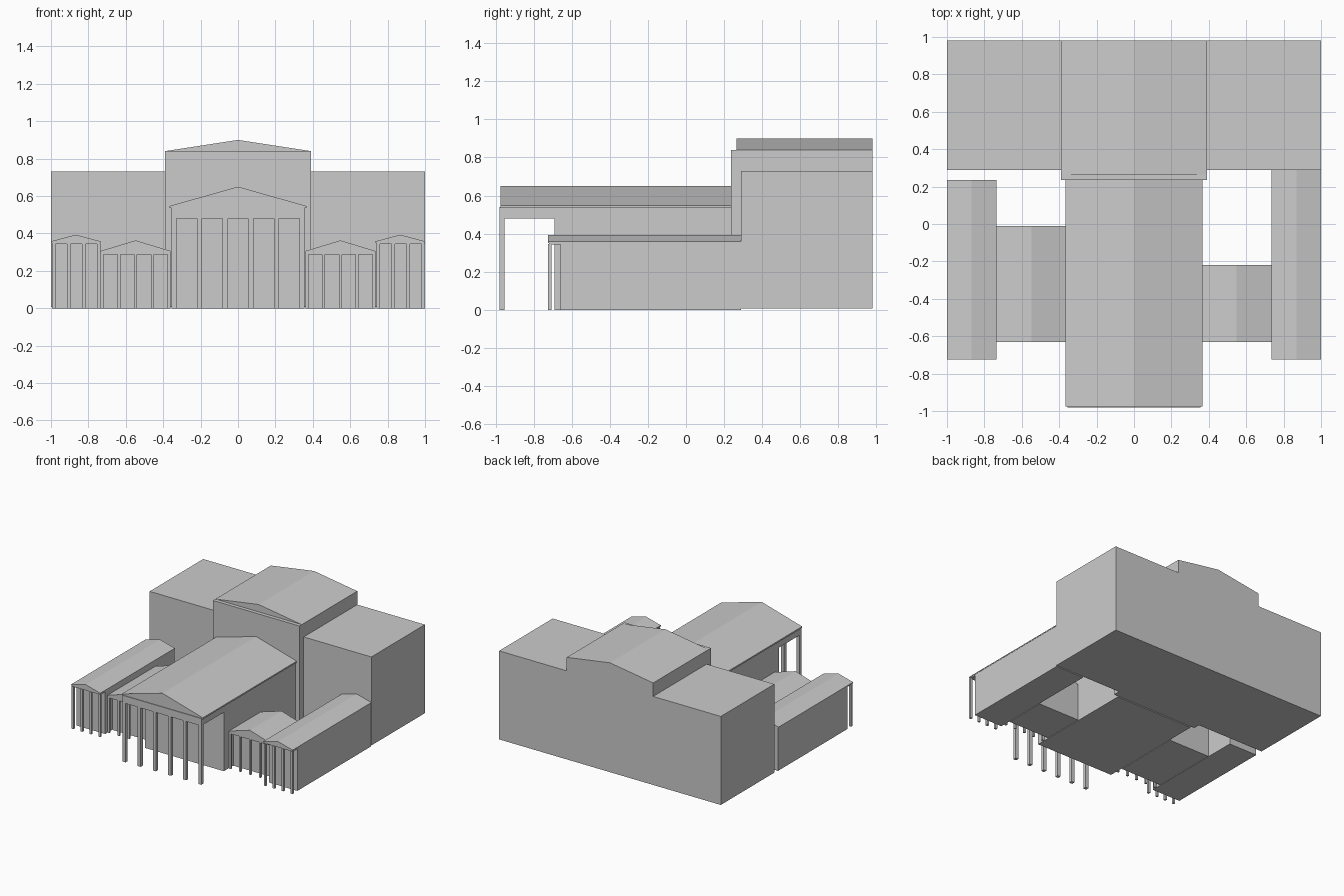
import bpy, bmesh

if "Cube" in bpy.data.objects:
    bpy.data.objects.remove(bpy.data.objects["Cube"])


def mesh_object(name, verts, faces):
    mesh = bpy.data.meshes.new(name)
    bm = bmesh.new()
    vs = [bm.verts.new(v) for v in verts]
    for f in faces:
        bm.faces.new([vs[i] for i in f])
    bmesh.ops.recalc_face_normals(bm, faces=bm.faces)
    bm.to_mesh(mesh)
    bm.free()
    obj = bpy.data.objects.new(name, mesh)
    bpy.context.collection.objects.link(obj)
    return obj


def prism(name, profile, y0, y1):
    """Extrude an x-z profile along y."""
    n = len(profile)
    verts = [(x, y, z) for y in (y0, y1) for x, z in profile]
    faces = [range(n), range(n, 2 * n)]
    faces += [(i, (i + 1) % n, n + (i + 1) % n, n + i) for i in range(n)]
    return mesh_object(name, verts, faces)


def box(name, x0, x1, y0, y1, z0, z1):
    return prism(name, [(x0, z0), (x1, z0), (x1, z1), (x0, z1)], y0, y1)


def gable(name, x0, x1, y0, y1, z0, eave, ridge):
    mid = (x0 + x1) / 2
    pts = [(x0, z0), (x1, z0), (x1, eave), (mid, ridge), (x0, eave)]
    if eave - z0 < 1e-6:
        pts = [(x0, z0), (x1, z0), (mid, ridge)]
    return prism(name, pts, y0, y1)


def columns(name, x0, x1, count, width, y0, y1, top):
    """Row of square columns, x0 and x1 being the outer faces."""
    for i in range(count):
        x = x0 + (x1 - x0 - width) * i / (count - 1)
        box(f"{name}_{i + 1}", x, x + width, y0, y1, 0, top)


# Rear block with raised centre
for side, x0, x1 in (("left", -1, -0.39), ("right", 0.39, 1)):
    box(f"rear_block_{side}", x0, x1, 0.29, 0.98, 0.008, 0.73)
box("rear_centre", -0.39, 0.39, 0.235, 0.98, 0.008, 0.84)
gable("rear_centre_roof", -0.39, 0.39, 0.265, 0.98, 0.84, 0.84, 0.90)

# Main hall and portico
box("main_hall", -0.355, 0.355, -0.69, 0.235, 0, 0.54)
box("main_entablature", -0.355, 0.355, -0.98, -0.69, 0.48, 0.54)
gable("main_roof", -0.365, 0.365, -0.975, 0.235, 0.535, 0.547, 0.65)
columns("main_column", -0.355, 0.355, 6, 0.027, -0.98, -0.953, 0.48)

# Side wings and the links to the main hall; depths differ per side
for side, s, wing_back, link_back in (("left", -1, 0.235, -0.01),
                                      ("right", 1, 0.29, -0.22)):
    a, b = sorted((s * 0.735, s))
    box(f"wing_{side}", a + 0.005, b - 0.002, -0.66, wing_back, 0, 0.35)
    box(f"wing_beam_{side}", a + 0.005, b - 0.002, -0.72, -0.66, 0.343, 0.357)
    gable(f"wing_roof_{side}", a, b, -0.725, wing_back, 0.35, 0.358, 0.393)
    columns(f"wing_column_{side}", a + 0.005, b, 4, 0.018, -0.725, -0.707, 0.345)

    a, b = sorted((s * 0.36, s * 0.735))
    box(f"link_{side}", a, b, -0.57, link_back, 0, 0.30)
    box(f"link_beam_{side}", a, b, -0.63, -0.57, 0.287, 0.30)
    gable(f"link_roof_{side}", a, b, -0.63, link_back, 0.298, 0.306, 0.363)
    columns(f"link_column_{side}", a, b, 5, 0.016, -0.63, -0.614, 0.288)
